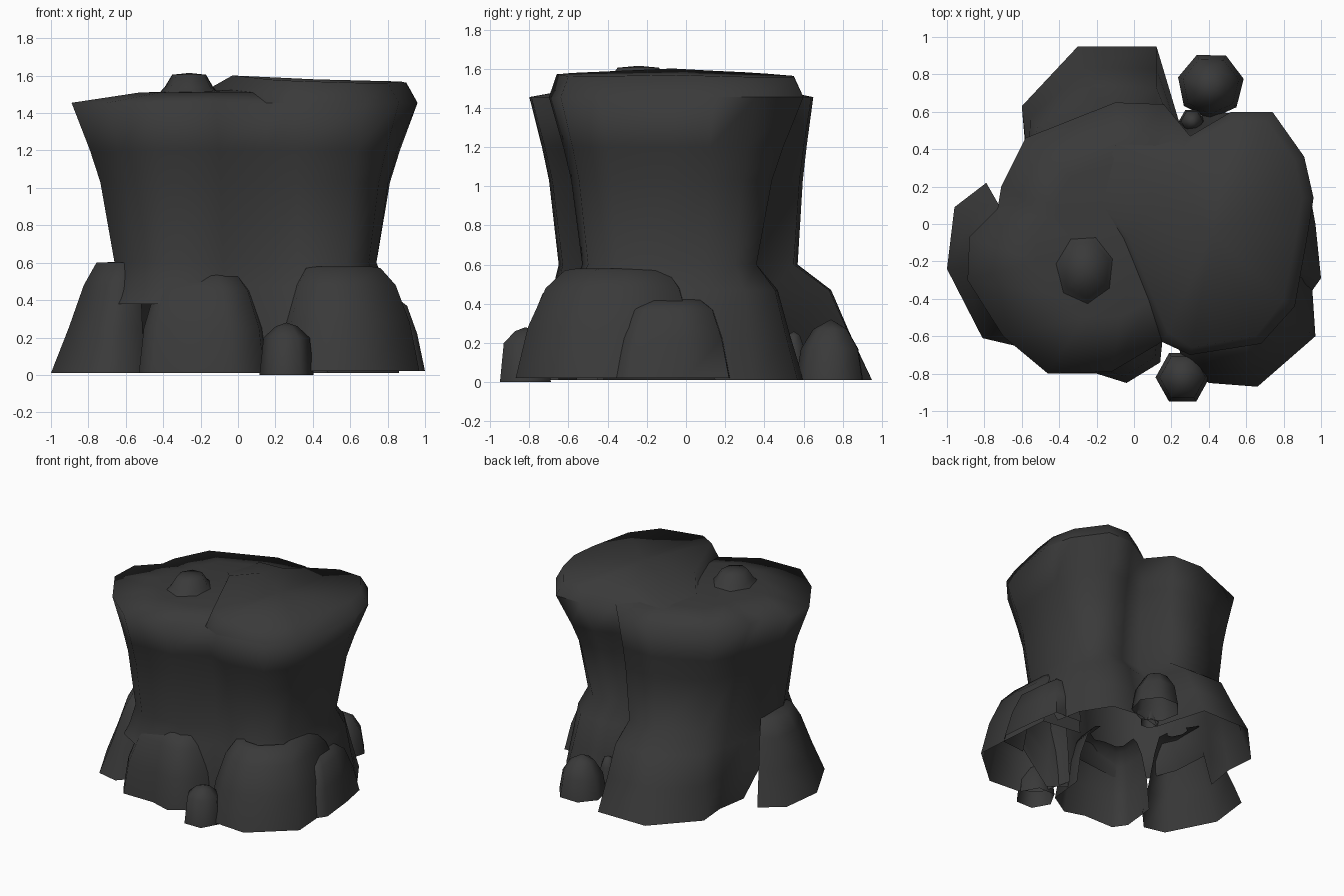
import bpy, bmesh, math

if "Cube" in bpy.data.objects:
    bpy.data.objects.remove(bpy.data.objects["Cube"])

mat = bpy.data.materials.new("dark stone")
mat.diffuse_color = (0.042, 0.042, 0.042, 1)
mat.use_nodes = True
mat.node_tree.nodes["Principled BSDF"].inputs["Base Color"].default_value = mat.diffuse_color


def mix(a, b, t):
    return [(p[0] + (q[0] - p[0]) * t, p[1] + (q[1] - p[1]) * t) for p, q in zip(a, b)]


def scaled(outline, c, s):
    return [(c[0] + (x - c[0]) * s, c[1] + (y - c[1]) * s) for x, y in outline]


def shell(name, rings, peak=None, angle=75):
    """Loft open-bottomed skin through (outline, z) rings; a peak closes it, no peak leaves an open arc."""
    bm = bmesh.new()
    loops = []
    for outline, z in rings:
        zf = z if callable(z) else (lambda x, y, z=z: z)
        loops.append([bm.verts.new((x, y, zf(x, y))) for x, y in outline])
    n = len(loops[0])
    for lo, hi in zip(loops, loops[1:]):
        for i in range(n if peak else n - 1):
            j = (i + 1) % n
            bm.faces.new((lo[i], lo[j], hi[j], hi[i]))
    if peak:
        tip = bm.verts.new(peak)
        for i in range(n):
            bm.faces.new((loops[-1][i], loops[-1][(i + 1) % n], tip))
    me = bpy.data.meshes.new(name)
    bm.to_mesh(me)
    bm.free()
    me.materials.append(mat)
    ob = bpy.data.objects.new(name, me)
    bpy.context.collection.objects.link(ob)
    bpy.context.view_layer.objects.active = ob
    ob.select_set(True)
    bpy.ops.object.shade_smooth_by_angle(angle=math.radians(angle))
    ob.select_set(False)
    return ob


def boulder(name, outline, centre, layers):
    shell(name, [(scaled(outline, centre, s), z) for z, s in layers])


def pebble(name, c, rx, ry, base, layers, top, n=7, turn=0.0):
    ring = [(c[0] + rx * math.cos(turn + math.tau * i / n),
             c[1] + ry * math.sin(turn + math.tau * i / n)) for i in range(n)]
    shell(name, [(scaled(ring, c, s), z) for z, s in [(base, 1)] + layers], (*c, top))


# Fused twin-pillar body: each outline runs right lobe first, then left lobe
top = [(.15, -.63), (.3, -.7), (.68, -.64), (.86, -.44), (.93, -.05), (.96, .14),
       (.91, .36), (.74, .6), (.52, .6), (.3, .47),
       (.16, .64), (-.1, .65), (-.58, .46), (-.71, .2),
       (-.73, .08), (-.88, -.07), (-.89, -.3), (-.7, -.6), (-.46, -.8), (-.12, -.79)]
waist = [(.16, -.49), (.32, -.53), (.58, -.5), (.7, -.35), (.74, -.08), (.74, .1),
         (.7, .25), (.58, .36), (.42, .36), (.24, .34),
         (.12, .55), (-.15, .57), (-.45, .42), (-.55, .25),
         (-.6, .12), (-.66, -.05), (-.66, -.3), (-.55, -.52), (-.4, -.65), (-.08, -.63)]
foot = [(.17, -.56), (.3, -.65), (.65, -.65), (.8, -.4), (.84, -.08), (.86, .15),
        (.82, .35), (.68, .57), (.45, .6), (.24, .55),
        (.12, .95), (-.3, .95), (-.6, .63), (-.58, .4),
        (-.62, .15), (-.72, -.05), (-.7, -.35), (-.6, -.6), (-.4, -.72), (-.05, -.68)]


def lifted(z, cover):
    # the skirt stops short where a boulder covers it
    return lambda x, y: cover if (x < -.03 and y < .1) or (x > .5 and y < .1) else z


inner = scaled(top, (.02, -.05), .6)
shell("pillar_body",
      [(foot, lifted(.01, .38)), (mix(foot, waist, .3), lifted(.25, .42)),
       (mix(foot, waist, .55), .47), (waist, .6),
       (mix(waist, top, .33), 1.03), (mix(waist, top, .57), 1.2), (top, 1.455),
       (inner, lambda x, y: 1.51)], (.02, -.05, 1.525), 100)

# Raised crown on the right lobe: steep in front, easing down to the left at the back
rim = [(.15, -.63), (.3, -.7), (.68, -.64), (.86, -.44), (.93, -.05), (.96, .14),
       (.91, .36), (.74, .6), (.52, .6), (.3, .47), (-.1, .42), (-.2, .15), (-.06, -.08)]
crown = [(.18, -.58), (.31, -.66), (.65, -.6), (.8, -.41), (.87, -.05), (.9, .14),
         (.86, .34), (.71, .55), (.52, .55), (.32, .42), (.2, .3), (.12, .13), (-.03, -.07)]
shell("right_crown",
      [(rim, lambda x, y: 1.455 if x > .14 else 1.505),
       (crown, lambda x, y: 1.6 - .035 * x - .03 * abs(y + .07))], (.42, -.05, 1.58), 75)

# Large boulders leaning on the foot, open towards the pillar
boulder("front_left_boulder",
        [(-.5, -.42), (-.53, -.7), (-.46, -.8), (-.2, -.8), (-.04, -.85), (.14, -.74), (.17, -.45)],
        (-.2, -.4), [(.01, 1), (.25, .92), (.45, .74), (.53, .58), (.545, .45)])
boulder("front_right_boulder",
        [(.2, -.5), (.26, -.74), (.4, -.85), (.66, -.87), (.97, -.6), (.95, -.3), (.92, .06), (.6, .1)],
        (.5, -.3), [(.02, 1), (.28, .89), (.48, .73), (.57, .56), (.58, .45)])
boulder("right_boulder",
        [(.75, -.38), (.95, -.36), (1, -.29), (.97, 0), (.93, .22), (.7, .23)],
        (.7, -.05), [(.02, 1), (.22, .86), (.37, .68), (.42, .45), (.425, .15)])
boulder("left_boulder",
        [(-.79, .22), (-.96, .09), (-1, -.24), (-.81, -.61), (-.64, -.65), (-.5, -.5)][::-1],
        (-.55, -.2), [(.01, 1), (.25, .79), (.48, .61), (.6, .46), (.605, .2)])

# Small stones at the base and on the crown
pebble("front_stone", (.26, -.82), .145, .15, 0, [(.2, .85), (.26, .4)], .28, 6, math.pi / 3)
pebble("back_stone", (.41, .74), .18, .18, .01, [(.17, .85), (.27, .5)], .32, 7, .2)
pebble("tiny_back_stone", (.31, .55), .07, .07, .01, [(.18, .85), (.24, .5)], .26, 6)
pebble("crown_stone", (-.26, -.24), .17, .2, 1.5, [(1.54, .78), (1.605, .55)], 1.615, 7, .3)
